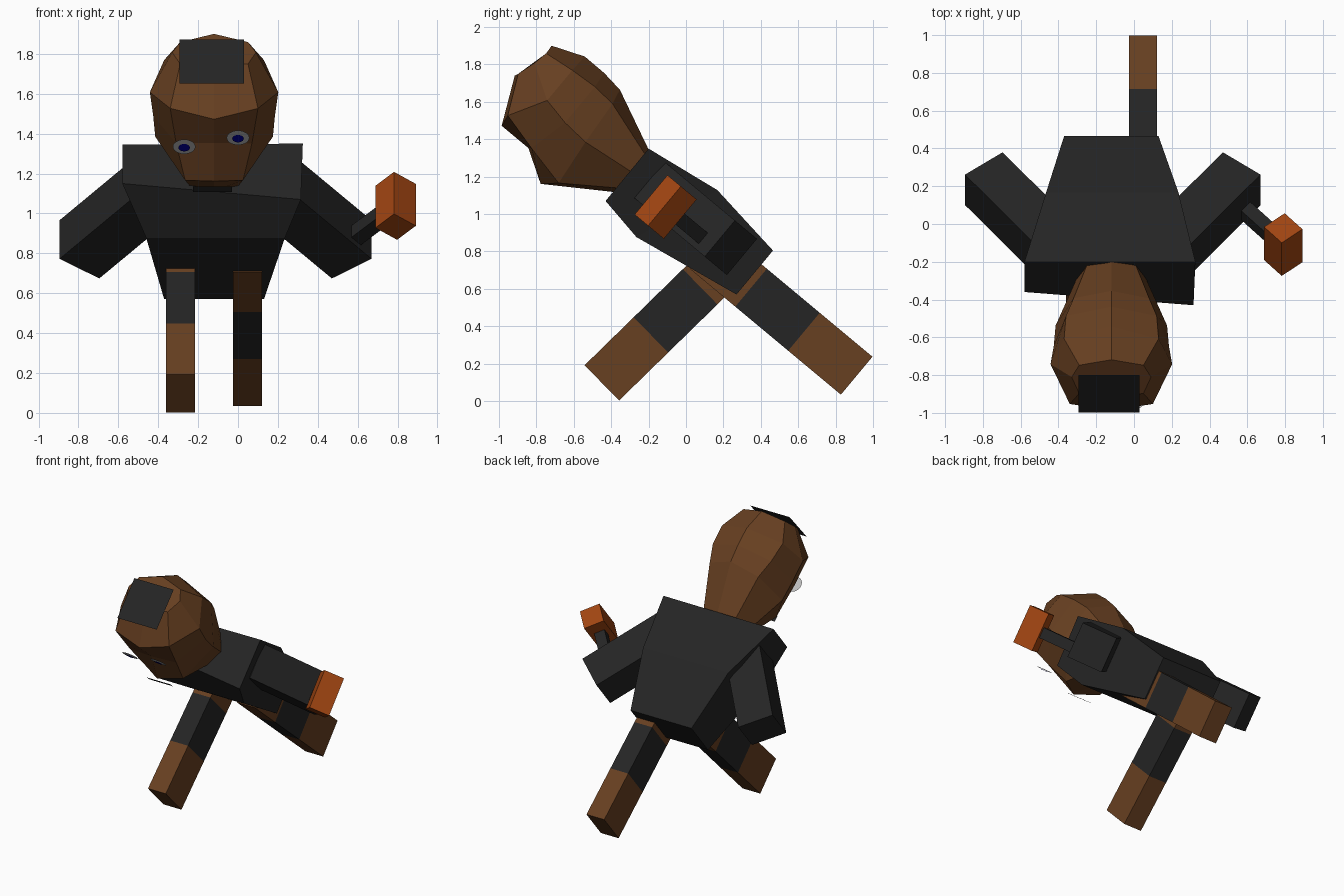
import bpy, bmesh, math
from mathutils import Vector

if "Cube" in bpy.data.objects:
    bpy.data.objects.remove(bpy.data.objects["Cube"])

CX = -0.12                    # symmetry plane of the figure
BACK = Vector((0, 0.64, 0.768))   # out of the leaning back
UP = Vector((0, -0.768, 0.64))    # along the leaning spine, towards the head
X = Vector((1, 0, 0))


def mat(name, col):
    m = bpy.data.materials.new(name)
    m.diffuse_color = (*col, 1)
    m.use_nodes = True
    m.node_tree.nodes["Principled BSDF"].inputs["Base Color"].default_value = m.diffuse_color
    return m


BLACK = mat("charcoal", (0.018, 0.018, 0.018))
BROWN = mat("brown", (0.135, 0.05, 0.015))
ORANGE = mat("orange", (0.36, 0.06, 0.006))
WHITE = mat("eye_grey", (0.5, 0.5, 0.5))
BLUE = mat("blue", (0.0, 0.0, 0.35))


def P(x, s, n):
    """Point in the leaning frame: sideways, along spine, out of the back."""
    return X * x + UP * s + BACK * n


def finish(name, bm, material, solid=True):
    if solid:
        bmesh.ops.recalc_face_normals(bm, faces=bm.faces)
    me = bpy.data.meshes.new(name)
    bm.to_mesh(me)
    bm.free()
    me.materials.append(material)
    ob = bpy.data.objects.new(name, me)
    bpy.context.collection.objects.link(ob)
    return ob


def loft(name, rings, material):
    bm = bmesh.new()
    vs = [[bm.verts.new(p) for p in r] for r in rings]
    k = len(vs[0])
    for a, b in zip(vs, vs[1:]):
        for i in range(k):
            j = (i + 1) % k
            bm.faces.new((a[i], a[j], b[j], b[i]))
    bm.faces.new(vs[0])
    bm.faces.new(vs[-1])
    return finish(name, bm, material)


def beam(name, start, end, u, v, material):
    """Box from start to end with half-width vectors u and v."""
    return loft(name, [[p + u + v, p + u - v, p - u - v, p - u + v]
                       for p in (start, end)], material)


def sheet(name, pts, material):
    bm = bmesh.new()
    bm.faces.new([bm.verts.new(p) for p in pts])
    return finish(name, bm, material, False)


# Torso: shoulders, chest ridge, hips
loft("torso", [[Vector(p) for p in r] for r in (
    ((-.58, -.20, 1.345), (.325, -.20, 1.35), (.315, -.43, 1.07), (-.58, -.36, 1.15)),
    ((-.465, .168, 1.128), (.235, .168, 1.128), (.235, -.265, .877), (-.46, -.265, .877)),
    ((-.37, .465, .805), (.13, .465, .805), (.13, .27, .57), (-.37, .27, .57)))], BLACK)

# Arms: square boxes splayed outwards
for side, label in ((1, "left"), (-1, "right")):
    axis = X * 0.61 * side - UP * 0.79
    wide = X * 0.79 * side + UP * 0.61
    end = Vector((-0.1125 + side * 0.6825, 0.24, 0.82))
    beam(label + "_arm", end - axis * 0.62, end, wide * 0.126, BACK * 0.126, BLACK)

# Legs: foot end, trouser band, upper leg
for label, x, foot, d in (
        ("front", -0.2875, Vector((0, -0.45, 0.0975)), Vector((0, 0.715, 0.699))),
        ("rear", 0.0475, Vector((0, 0.9125, 0.136)), Vector((0, -0.768, 0.64)))):
    foot = foot + X * x
    across = X.cross(d) * 0.132
    cuts = (0, 0.367, 0.735, 1.05)
    for part, m, a, b in zip(("lower_leg", "trouser_band", "upper_leg"),
                             (BROWN, BLACK, BROWN), cuts, cuts[1:]):
        beam(label + "_" + part, foot + d * a, foot + d * b, X * 0.073, across, m)

# Hand-held tool: handle and block
block = Vector((0.79, -0.109, 1.038))
u = X * 0.65 + UP * 0.76
v = X * 0.76 - UP * 0.65
beam("tool_handle", block - u * 0.37, block, v * 0.038, BACK * 0.038, BLACK)
beam("tool_block", block - u * 0.072, block + u * 0.072, v * 0.072, BACK * 0.137, ORANGE)

# Head: half rings (sideways, spine, back) from face to nape, mirrored
half_rings = (
    ((0, .97, .64), (.12, .97, .67), (.17, .97, .76), (.12, .97, .86), (0, .97, .885)),
    ((0, 1.341, .395), (.145, 1.27, .46), (.295, 1.30, .72), (.20, 1.32, .97), (0, 1.338, 1.053)),
    ((0, 1.514, .50), (.19, 1.50, .51), (.305, 1.45, .73), (.24, 1.45, .98), (0, 1.46, 1.068)),
    ((0, 1.70, .50), (.22, 1.71, .563), (.322, 1.60, .76), (.25, 1.60, .97), (0, 1.596, 1.069)),
    ((0, 1.818, .751), (.17, 1.81, .77), (.21, 1.78, .87), (.17, 1.765, .95), (0, 1.769, 1.0)))
loft("head", [[P(CX + x, s, n) for x, s, n in h] +
              [P(CX - x, s, n) for x, s, n in h[3:0:-1]] for h in half_rings], BROWN)

# Hair patch: thin sheet on the crown
sheet("hair_patch", [P(-.293, 1.824, .63), P(.03, 1.824, .63),
                     P(.03, 1.812, .927), P(-.293, 1.812, .927)], BLACK)

# Eyes: flat discs with pupils, facing down and forwards
for label, x, s in (("right", -0.27, 1.533), ("left", 0.0, 1.603)):
    for part, r, n, ds, m in (("eye", 0.057, 0.46, 0, WHITE), ("pupil", 0.029, 0.454, 0, BLUE)):
        sheet(label + "_" + part,
              [P(x + r * math.cos(t), s + ds + r * math.sin(t), n)
               for t in (-i * math.tau / 24 for i in range(24))], m)

# Mouth: thin strip below the chin
sheet("mouth", [P(x, s, .39) for x, s in
                ((-.225, 1.262), (-.225, 1.305), (-.03, 1.305), (-.03, 1.262))], BLACK)
